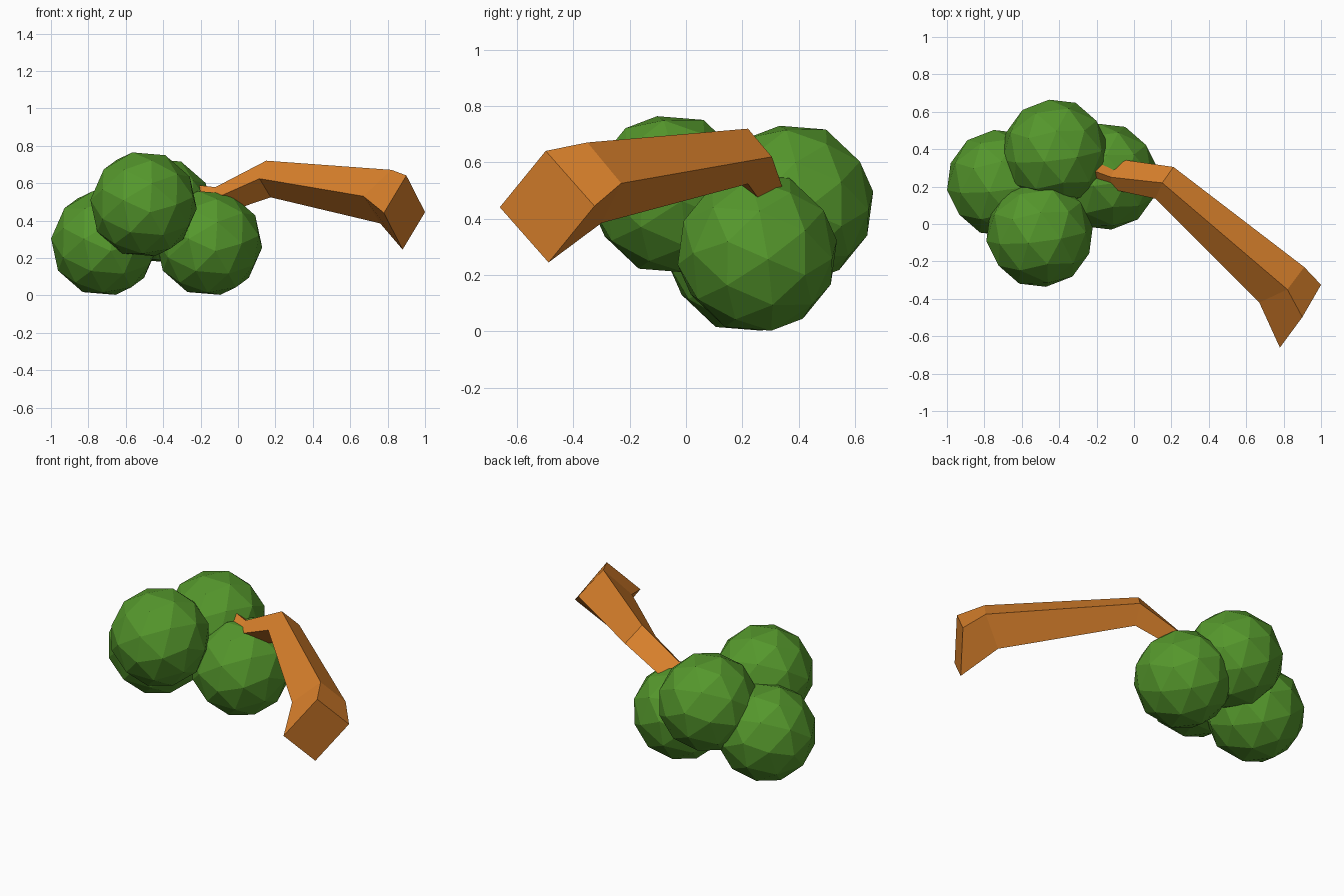
import bpy, bmesh
from mathutils import Vector, Matrix

if "Cube" in bpy.data.objects:
    bpy.data.objects.remove(bpy.data.objects["Cube"])


def material(name, color):
    m = bpy.data.materials.new(name)
    m.diffuse_color = (*color, 1)
    m.use_nodes = True
    m.node_tree.nodes["Principled BSDF"].inputs["Base Color"].default_value = m.diffuse_color
    return m


bark = material("bark", (0.70, 0.22, 0.025))
leaf = material("leaf", (0.09, 0.31, 0.025))


def add_object(name, bm, mat):
    mesh = bpy.data.meshes.new(name)
    bmesh.ops.recalc_face_normals(bm, faces=bm.faces)
    bm.to_mesh(mesh)
    bm.free()
    mesh.materials.append(mat)
    obj = bpy.data.objects.new(name, mesh)
    bpy.context.collection.objects.link(obj)


# Foliage: four low-poly balls sharing the tilt of the fallen tree
up = Vector((-0.921, 0.364, -0.135)).normalized()
side = up.cross(Vector((-0.095, 0.118, 0.990))).normalized()
tilt = Matrix((side.cross(up), side, up)).transposed().to_4x4()
balls = {
    "foliage_left": (-0.715, 0.22, 0.28),
    "foliage_right": (-0.155, 0.253, 0.28),
    "foliage_front": (-0.505, -0.053, 0.487),
    "foliage_back": (-0.42, 0.382, 0.453),
}
for name, center in balls.items():
    bm = bmesh.new()
    bmesh.ops.create_icosphere(bm, subdivisions=2, radius=0.288,
                               matrix=Matrix.Translation(center) @ tilt)
    add_object(name, bm, leaf)

# Trunk: diamond sections given as centre, half diagonal up, half diagonal sideways
sections = [
    ((0.89, -0.493, 0.443), (0.01, -0.005, 0.198), (0.11, 0.168, 0.002)),
    ((0.79, -0.325, 0.528), (0.03, -0.025, 0.143), (0.12, 0.095, -0.002)),
    ((0.163, 0.22, 0.622), (-0.012, 0.0, 0.098), (0.048, 0.085, -0.002)),
    ((-0.11, 0.268, 0.505), (-0.012, -0.018, 0.073), (0.02, 0.08, -0.01)),
    ((-0.36, 0.35, 0.56), (-0.01, -0.01, 0.05), (0.02, 0.05, -0.005)),
]
bm = bmesh.new()
rings = []
for c, a, b in sections:
    c, a, b = Vector(c), Vector(a), Vector(b)
    rings.append([bm.verts.new(c + o) for o in (a, b, -a, -b)])
for r0, r1 in zip(rings, rings[1:]):
    for i in range(4):
        j = (i + 1) % 4
        bm.faces.new((r0[i], r0[j], r1[j], r1[i]))
bm.faces.new(rings[0])
bm.faces.new(rings[-1])
add_object("trunk", bm, bark)
